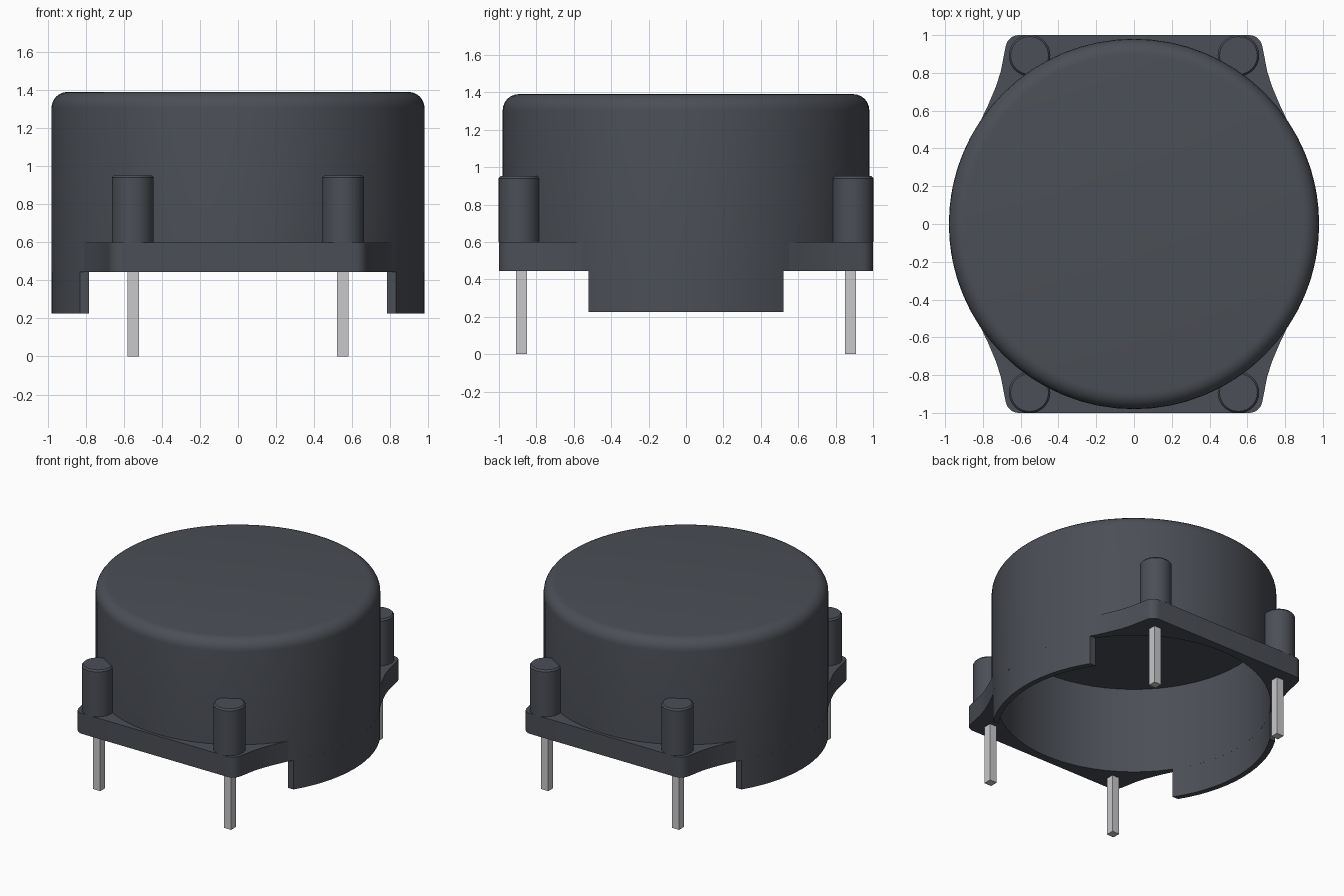
import bpy
import bmesh
import math

cube = bpy.data.objects.get("Cube")
if cube:
    bpy.data.objects.remove(cube, do_unlink=True)

R_OUT, R_IN = 0.98, 0.94          # shell radii
Z_SKIRT, Z_RIM, Z_FLANGE, Z_TOP = 0.225, 0.445, 0.6, 1.39
SKIRT_Y = 0.52
SEGS = 64


def material(name, color, rough):
    m = bpy.data.materials.new(name)
    m.use_nodes = True
    m.diffuse_color = (*color, 1)
    bsdf = m.node_tree.nodes["Principled BSDF"]
    bsdf.inputs["Base Color"].default_value = (*color, 1)
    bsdf.inputs["Roughness"].default_value = rough
    return m


plastic = material("dark grey plastic", (0.07, 0.077, 0.092), 0.6)
metal = material("pin metal", (0.58, 0.58, 0.6), 0.4)


def finish(name, bm, mat, smooth=True):
    bmesh.ops.recalc_face_normals(bm, faces=bm.faces)
    mesh = bpy.data.meshes.new(name)
    bm.to_mesh(mesh)
    bm.free()
    mesh.materials.append(mat)
    obj = bpy.data.objects.new(name, mesh)
    bpy.context.collection.objects.link(obj)
    if smooth:
        bpy.ops.object.select_all(action='DESELECT')
        bpy.context.view_layer.objects.active = obj
        obj.select_set(True)
        bpy.ops.object.shade_smooth_by_angle(angle=math.radians(35))
    return obj


def revolve(name, profile, segs, mat, center=(0, 0)):
    """Spin an (r, z) profile about a vertical axis."""
    bm = bmesh.new()
    verts = [bm.verts.new((r, 0, z)) for r, z in profile]
    edges = [bm.edges.new(pair) for pair in zip(verts, verts[1:])]
    bmesh.ops.spin(bm, geom=verts + edges, cent=(0, 0, 0), axis=(0, 0, 1),
                   angle=math.tau, steps=segs, use_duplicate=False)
    bmesh.ops.remove_doubles(bm, verts=bm.verts, dist=0.0005)
    bmesh.ops.translate(bm, verts=bm.verts, vec=(*center, 0))
    return finish(name, bm, mat)


def prism(name, outline, z0, z1, mat):
    """Extrude a flat outline from z0 to z1."""
    bm = bmesh.new()
    face = bm.faces.new([bm.verts.new((x, y, z0)) for x, y in outline])
    ext = bmesh.ops.extrude_face_region(bm, geom=[face])
    top = [v for v in ext["geom"] if isinstance(v, bmesh.types.BMVert)]
    bmesh.ops.translate(bm, verts=top, vec=(0, 0, z1 - z0))
    return finish(name, bm, mat)


def arc(r, a0, a1, n, cx=0, cy=0):
    return [(cx + r * math.cos(a0 + (a1 - a0) * i / n),
             cy + r * math.sin(a0 + (a1 - a0) * i / n)) for i in range(n + 1)]


# Hollow cap with rounded top edge, open underneath
fillet = 0.085
profile = [(0, 1.1), (R_IN, 1.1), (R_IN, Z_RIM), (R_OUT, Z_RIM)]
profile += arc(fillet, 0, math.pi / 2, 6, R_OUT - fillet, Z_TOP - fillet)
profile += [(0, Z_TOP)]
revolve("cap", profile, SEGS, plastic)

# Curved skirts hanging below the cap on both sides
a_out, a_in = math.asin(SKIRT_Y / R_OUT), math.asin(SKIRT_Y / R_IN)
skirt = arc(R_OUT, -a_out, a_out, 14) + arc(R_IN, a_in, -a_in, 14)
for side, s in (("left", 1), ("right", -1)):
    prism(side + "_skirt", [(s * x, y) for x, y in skirt],
          Z_SKIRT, Z_RIM, plastic)

# Mounting flanges with rounded corners, flared into the cap
half = [(0.815, 0.54), (0.77, 0.635), (0.73, 0.73), (0.705, 0.81)]
half += arc(0.07, math.radians(12), math.pi / 2, 6, 0.61, 0.93)
outer = half + [(-x, y) for x, y in reversed(half)]
a0 = math.atan2(0.54, 0.815)
r_mid = (R_OUT + R_IN) / 2
flange = outer + arc(r_mid, math.pi - a0, a0, 32)
for end, s in (("front", -1), ("back", 1)):
    prism(end + "_flange", [(x, s * y) for x, y in flange],
          Z_RIM, Z_FLANGE, plastic)

# Posts and square pins at the four corners
post = [(0, Z_FLANGE), (0.11, Z_FLANGE), (0.11, 0.94), (0.1, 0.952), (0, 0.952)]
w = 0.03
for end, sy in (("front", -1), ("back", 1)):
    for side, sx in (("left", 1), ("right", -1)):
        revolve(f"{end}_{side}_post", post, 32, plastic,
                (sx * 0.553, sy * 0.892))
        px, py = sx * 0.55, sy * 0.88
        square = [(px - w, py - w), (px + w, py - w),
                  (px + w, py + w), (px - w, py + w)]
        prism(f"{end}_{side}_pin", square, 0, Z_RIM + 0.01, metal)
